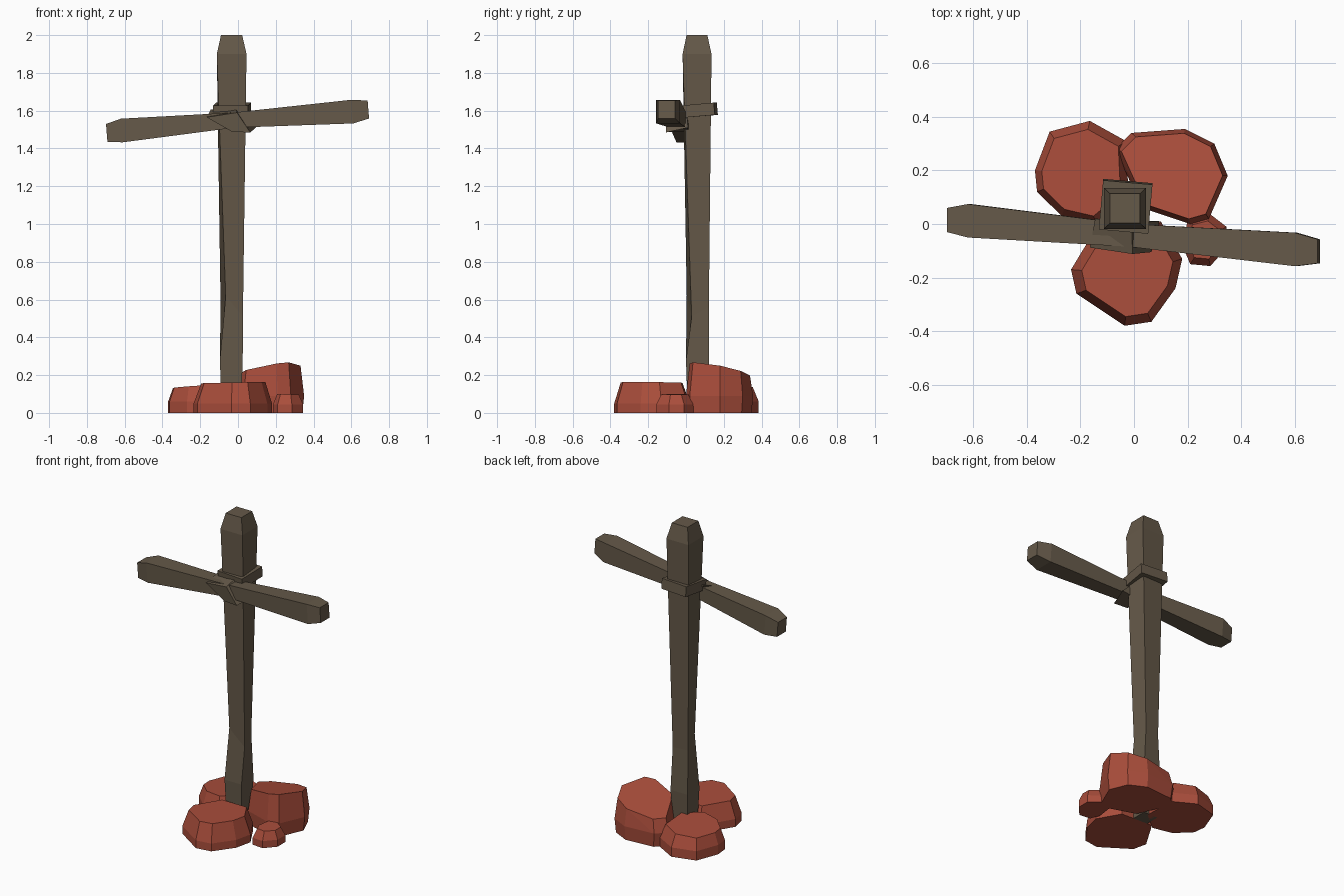
import bpy, bmesh, math
from mathutils import Vector, Matrix

if "Cube" in bpy.data.objects:
    bpy.data.objects.remove(bpy.data.objects["Cube"])


def material(name, rgb):
    m = bpy.data.materials.new(name)
    m.diffuse_color = (*rgb, 1)
    m.use_nodes = True
    m.node_tree.nodes["Principled BSDF"].inputs["Base Color"].default_value = m.diffuse_color
    return m


WOOD = material("weathered_wood", (0.13, 0.10, 0.066))
ROCK = material("red_rock", (0.40, 0.075, 0.044))


def finish(name, bm, mat):
    bmesh.ops.recalc_face_normals(bm, faces=bm.faces)
    me = bpy.data.meshes.new(name)
    bm.to_mesh(me)
    bm.free()
    me.materials.append(mat)
    ob = bpy.data.objects.new(name, me)
    bpy.context.collection.objects.link(ob)
    return ob


def loft(name, rings, mat):
    """Skin closed rings with equal point counts and cap both ends."""
    bm = bmesh.new()
    loops = [[bm.verts.new(p) for p in r] for r in rings]
    n = len(loops[0])
    for a, b in zip(loops, loops[1:]):
        for i in range(n):
            j = (i + 1) % n
            bm.faces.new((a[i], a[j], b[j], b[i]))
    bm.faces.new(loops[0])
    bm.faces.new(loops[-1])
    return finish(name, bm, mat)


def rect(x0, x1, y0, y1, z):
    return [Vector(p) for p in ((x0, y0, z), (x1, y0, z), (x1, y1, z), (x0, y1, z))]


# upright post, pinched on two opposite corners above the foot
pinch = rect(-0.092, 0.026, 0.004, 0.121, 0.56)
pinch[0] += Vector((0.027, 0.0, 0.06))
pinch[1] += Vector((0.0, 0.026, -0.05))
pinch[2] += Vector((-0.016, 0.0, 0.0))
pinch[3] += Vector((0.0, -0.012, 0.0))
loft("post", [
    rect(-0.085, 0.015, 0.01, 0.11, 0.0),
    rect(-0.096, 0.025, 0.0, 0.122, 0.28),
    pinch,
    rect(-0.112, 0.045, -0.018, 0.135, 1.9),
    rect(-0.09, 0.022, 0.003, 0.113, 2.0),
], WOOD)

# cross beam, thin at the middle with blunt tapered ends
beam_rings = []
for x, yc, zc, w, h in ((-0.695, 0.015, 1.482, 0.09, 0.095),
                        (-0.615, 0.012, 1.495, 0.125, 0.125),
                        (-0.02, -0.042, 1.55, 0.085, 0.08),
                        (0.605, -0.095, 1.595, 0.125, 0.125),
                        (0.69, -0.102, 1.606, 0.09, 0.095)):
    beam_rings.append([(x + dz * -0.08, yc + dy, zc + dz) for dy, dz in
                       ((-w/2, -h/2), (w/2, -h/2), (w/2, h/2), (-w/2, h/2))])
loft("cross_beam", beam_rings, WOOD)

# binding around the post
bm = bmesh.new()
bmesh.ops.create_cube(bm, size=1)
bm.transform(Matrix.Translation((-0.031, 0.066, 1.602))
             @ Matrix.Rotation(math.radians(-5), 4, 'Z')
             @ Matrix.Rotation(math.radians(5), 4, 'X')
             @ Matrix.Diagonal((0.185, 0.185, 0.065, 1)))
finish("post_binding", bm, WOOD)

# slanted binding around the beam
loft("beam_binding", [
    [(-0.03, -0.098, 1.487), (0.065, -0.105, 1.485), (0.095, 0.01, 1.51), (-0.02, 0.015, 1.49)],
    [(-0.165, -0.088, 1.565), (-0.005, -0.112, 1.59), (-0.01, 0.005, 1.61), (-0.145, 0.02, 1.605)],
], WOOD)


def rock(name, outline, waist, base, cap, top, slope):
    """Convex boulder: base and cap are scaled copies of the outline,
    the cap lies on a sloped plane through its centre."""
    c = sum((Vector(p) for p in outline), Vector((0, 0))) / len(outline)
    bm = bmesh.new()
    for p in outline:
        d = Vector(p) - c
        for s, z in ((base, 0), (1, waist), (cap, None)):
            q = d * s
            if z is None:
                z = top + q.dot(Vector(slope))
            bm.verts.new((c.x + q.x, c.y + q.y, z))
    res = bmesh.ops.convex_hull(bm, input=bm.verts)
    loose = [v for v in bm.verts if not v.link_faces]
    bmesh.ops.delete(bm, geom=loose, context='VERTS')
    bmesh.ops.dissolve_limit(bm, angle_limit=math.radians(3), verts=bm.verts, edges=bm.edges)
    return finish(name, bm, ROCK)


# boulders heaped around the foot
rock("front_rock",
     [(-0.235, -0.17), (-0.215, -0.26), (-0.035, -0.38), (0.065, -0.365),
      (0.155, -0.24), (0.18, -0.13), (0.10, 0.01), (-0.12, 0.02)],
     0.05, 1.0, 0.82, 0.16, (0.02, -0.01))
rock("back_left_rock",
     [(-0.37, 0.2), (-0.362, 0.12), (-0.27, 0.03), (-0.14, 0.0), (-0.02, 0.1),
      (-0.03, 0.31), (-0.165, 0.385), (-0.315, 0.345)],
     0.06, 1.0, 0.84, 0.14, (0.06, -0.03))
rock("back_right_rock",
     [(-0.07, 0.28), (-0.01, 0.34), (0.19, 0.355), (0.30, 0.30),
      (0.35, 0.18), (0.28, 0.02), (0.21, 0.0), (0.03, 0.06)],
     0.09, 0.95, 0.9, 0.222, (0.15, -0.19))
rock("small_rock",
     [(0.185, -0.09), (0.21, -0.15), (0.285, -0.157), (0.345, -0.09),
      (0.345, -0.01), (0.28, 0.04), (0.2, 0.02)],
     0.045, 1.0, 0.72, 0.098, (-0.03, 0.0))
